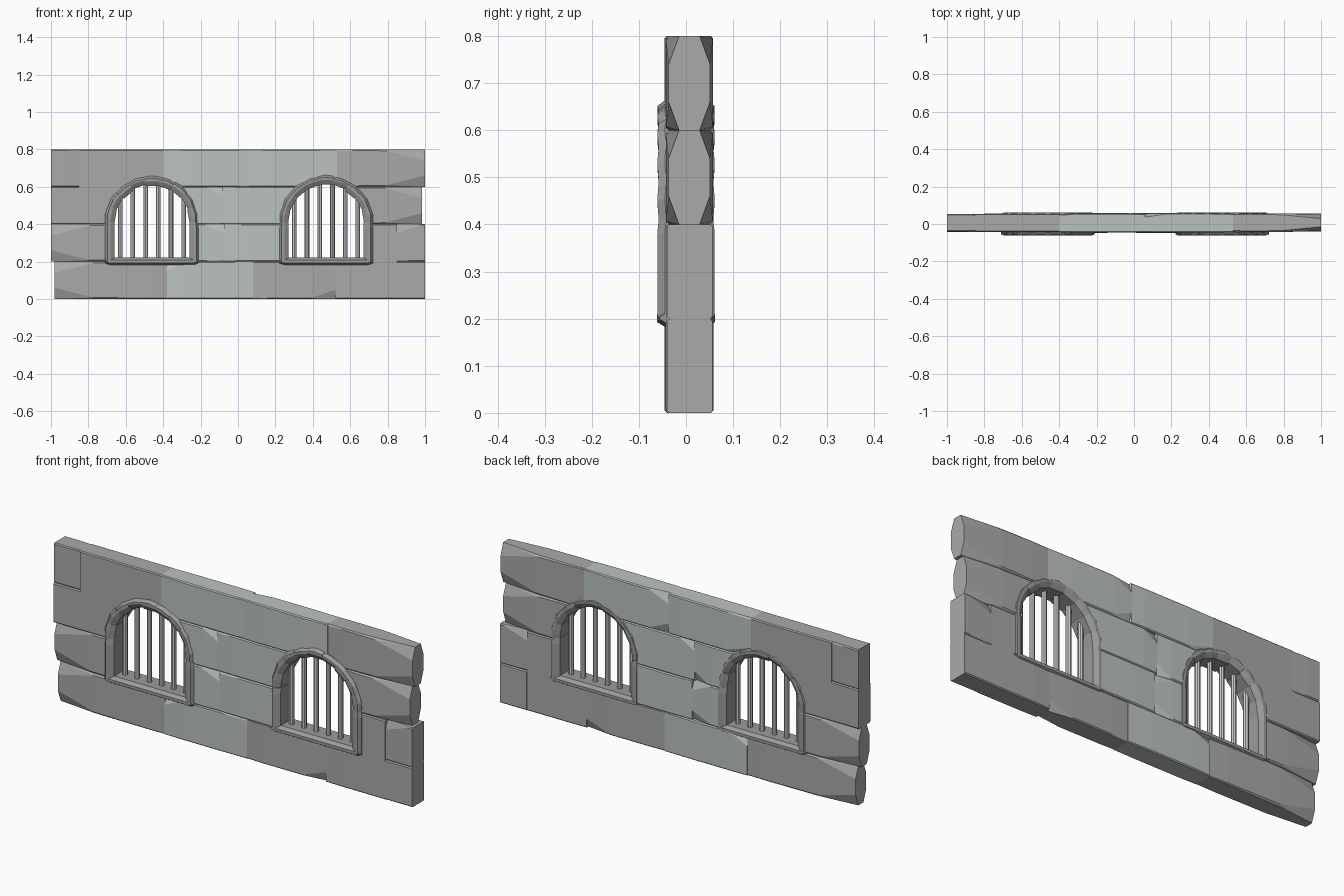
import bpy, bmesh, math, random
from mathutils import Vector

if "Cube" in bpy.data.objects:
    bpy.data.objects.remove(bpy.data.objects["Cube"])

random.seed(4)
R = random.uniform


def material(name, rgb):
    m = bpy.data.materials.new(name)
    m.diffuse_color = (*rgb, 1)
    m.use_nodes = True
    m.node_tree.nodes["Principled BSDF"].inputs["Base Color"].default_value = m.diffuse_color
    return m


DARK = material("dark_stone", (0.40, 0.40, 0.40))
LIGHT = material("light_stone", (0.50, 0.55, 0.515))
TRIM = material("trim_stone", (0.33, 0.33, 0.33))
IRON = material("bar_metal", (0.55, 0.55, 0.55))


def hull(name, points, mat=None):
    """Faceted stone: convex hull of a few section points."""
    bm = bmesh.new()
    for p in points:
        bm.verts.new(p)
    r = bmesh.ops.convex_hull(bm, input=bm.verts)
    junk = {v for v in r["geom_interior"] + r["geom_unused"] if isinstance(v, bmesh.types.BMVert)}
    bmesh.ops.delete(bm, geom=list(junk), context='VERTS')
    bmesh.ops.dissolve_limit(bm, angle_limit=0.01, verts=bm.verts, edges=bm.edges)
    bmesh.ops.recalc_face_normals(bm, faces=bm.faces)
    me = bpy.data.meshes.new(name)
    bm.to_mesh(me)
    bm.free()
    ob = bpy.data.objects.new(name, me)
    bpy.context.collection.objects.link(ob)
    if mat:
        me.materials.append(mat)
    return ob


def section(x, z0, z1, y0, y1, chips):
    """Rectangle in the yz plane with its four corners cut by (dy, dz)."""
    pts = []
    for (sy, sz), (dy, dz) in zip(((0, 0), (1, 0), (0, 1), (1, 1)), chips):
        y, z = (y0, y1)[sy], (z0, z1)[sz]
        pts += [(x, y + dy * (1 - 2 * sy), z), (x, y, z + dz * (1 - 2 * sz))]
    return pts


def block(name, x0, x1, z0, z1, mat, left="chip", right="chip"):
    y0, y1 = (-0.047, 0.057) if mat is LIGHT else (-0.042, 0.055)
    y0, y1 = y0 + R(-.002, .002), y1 + R(-.002, .002)
    small = [(.005, .005)] * 4
    pts = []
    for x, d, kind in ((x0, 1, left), (x1, -1, right)):
        if kind == "flat":
            pts += section(x, z0, z1, y0, y1, small)
        elif kind == "round":
            pts += section(x, z0, z1, y0 + .006, y1 - .006, [(.022, .06)] * 4)
            pts += section(x + d * R(.18, .25), z0, z1, y0, y1, [(.008, .008)] * 4)
        else:
            chips = [random.choice([(.004, .004), (.005, .008), (.018, .05)]) for _ in range(4)]
            pts += section(x, z0, z1, y0 + .003, y1 - .003, chips)
            pts += section(x + d * R(.07, .14), z0, z1, y0, y1, small)
    return hull(name, pts, mat)


# Stone courses
wall = [
    ("base_left", -.98, -.38, 0, .2, DARK, "round", "chip"),
    ("base_middle", -.38, .08, 0, .2, LIGHT),
    ("base_right", .08, .52, 0, .2, DARK),
    ("big_right", .52, .85, 0, .4, DARK, "chip", "flat"),
    ("corner_right_low", .85, 1, 0, .2, DARK, "flat", "flat"),
    ("corner_right_high", .845, 1, .2, .4, DARK, "chip", "flat"),
    ("second_left", -1, -.42, .2, .4, DARK, "round", "chip"),
    ("second_middle", -.42, -.072, .2, .4, LIGHT),
    ("second_right", -.072, .52, .2, .4, LIGHT),
    ("third_middle", -.40, -.085, .4, .6, LIGHT),
    ("third_right", -.085, .50, .4, .6, LIGHT),
    ("third_end", .50, .985, .4, .6, DARK, "chip", "round"),
    ("big_left", -.85, -.40, .4, .8, DARK, "flat", "flat"),
    ("corner_left_low", -1, -.85, .4, .6, DARK, "flat", "flat"),
    ("corner_left_high", -1, -.845, .6, .8, DARK, "flat", "chip"),
    ("top_middle", -.40, .06, .6, .8, LIGHT),
    ("top_right", .06, .53, .6, .8, LIGHT),
    ("top_end", .53, 1, .6, .8, DARK, "chip", "round"),
]
stones = [block("stone_" + w[0], *w[1:]) for w in wall]

# Arched window openings cut through the stones
CENTRES = {"left": -.46, "right": .471}
SPRING = .41
for side, cx in CENTRES.items():
    arch = [(-.228, .2), (.228, .2)] + [
        (.228 * math.cos(a), SPRING + .228 * math.sin(a))
        for a in [math.pi * i / 12 for i in range(13)]]
    cutter = hull("cutter", [(cx + x, y, z) for x, z in arch for y in (-.2, .2)])
    for s in stones:
        m = s.modifiers.new("opening", 'BOOLEAN')
        m.operation, m.object, m.solver = 'DIFFERENCE', cutter, 'EXACT'
        bpy.context.view_layer.objects.active = s
        bpy.ops.object.modifier_apply(modifier=m.name)
    bpy.data.objects.remove(cutter)


def trim_section(place, r_in, r_out, d):
    """Bevelled frame section; place(r, y) maps it to space."""
    prof = [(r_out, d - .016), (r_out - .012, d), (r_in + .022, d), (r_in, d - .014)]
    return [place(r, s * y) for r, y in prof for s in (-1, 1)]


def frame(side, cx):
    # Voussoirs
    n = 9
    for i in range(n):
        a0, a1 = math.pi * i / n, math.pi * (i + 1) / n
        o, k = R(-.003, .004), R(-.006, .004)
        pts = []
        for a, g in ((a0, .003), ((a0 + a1) / 2, 0), (a1, .003)):
            def place(r, y, a=a):
                return (cx + r * math.cos(a), y, SPRING + r * math.sin(a))
            pts += trim_section(place, .202 + k, .25 + o - g, .061 - g)
        hull(f"arch_stone_{side}_{i}", pts, TRIM)
    # Jambs
    for sx in (-1, 1):
        pts = []
        for z, g in ((.20, 0), (.38, 0), (SPRING, .003)):
            def place(r, y, z=z):
                return (cx + sx * r, y, z)
            pts += trim_section(place, .2, .25 - g, .061 - g)
        hull(f"jamb_{side}_{'right' if sx > 0 else 'left'}", pts, TRIM)
    # Sill
    pts = []
    for x, g in ((-.25, .006), (-.225, 0), (.225, 0), (.25, .006)):
        for y, z in ((.045, .183), (.062, .193), (.062, .208), (.045, .221)):
            pts += [(cx + x, s * (y - g), z + (g if z < .2 else -g)) for s in (-1, 1)]
    hull(f"sill_{side}", pts, TRIM)
    # Bars
    for i in range(6):
        x = (i - 2.5) * .068
        top = SPRING + math.sqrt(.215 ** 2 - x * x)
        bpy.ops.mesh.primitive_cylinder_add(vertices=8, radius=.0125, depth=top - .2,
                                            location=(cx + x, 0, (top + .2) / 2))
        bar = bpy.context.object
        bar.name = f"bar_{side}_{i}"
        bar.data.materials.append(IRON)


for side, cx in CENTRES.items():
    frame(side, cx)
